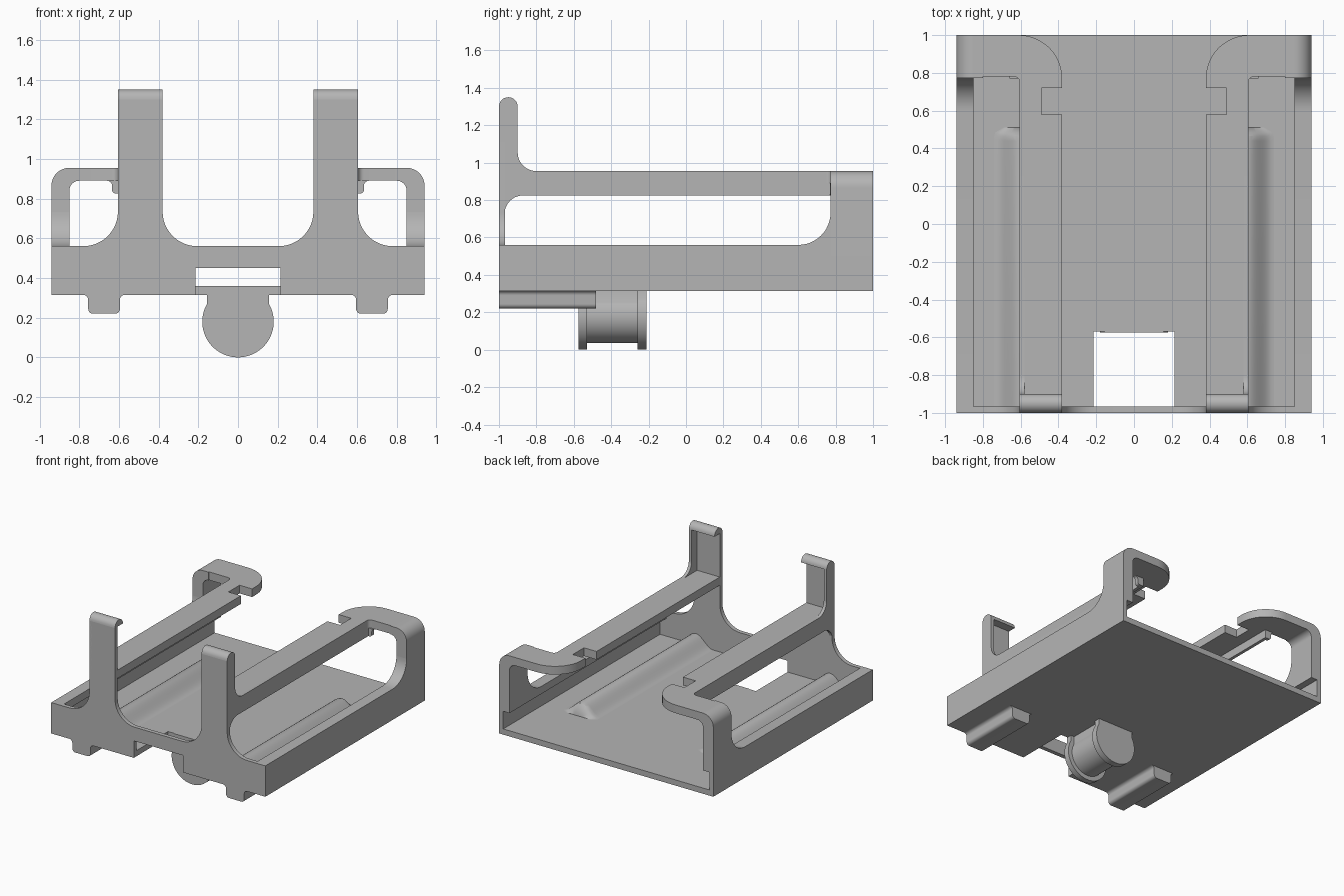
import bpy, bmesh, math

cube = bpy.data.objects.get("Cube")
if cube:
    bpy.data.objects.remove(cube, do_unlink=True)

GREY = (0.46, 0.46, 0.46, 1)
mat = bpy.data.materials.new("plain grey plastic")
mat.use_nodes = True
mat.diffuse_color = GREY
mat.node_tree.nodes["Principled BSDF"].inputs["Base Color"].default_value = GREY


def arc(cx, cy, r, a0, a1, n=12):
    """Points on a circular arc, angles in degrees."""
    angles = [math.radians(a0 + (a1 - a0) * i / n) for i in range(n + 1)]
    return [(cx + r * math.cos(a), cy + r * math.sin(a)) for a in angles]


def place(axis, u, v, w):
    return {"x": (w, u, v), "y": (u, w, v), "z": (u, v, w)}[axis]


def loft(name, rings, side=1):
    """Skin a list of equal-length closed rings and cap both ends."""
    bm = bmesh.new()
    loops = [[bm.verts.new((side * x, y, z)) for x, y, z in ring] for ring in rings]
    for a, b in zip(loops, loops[1:]):
        for i in range(len(a)):
            j = (i + 1) % len(a)
            bm.faces.new((a[i], a[j], b[j], b[i]))
    bm.faces.new(loops[0])
    bm.faces.new(loops[-1])
    bmesh.ops.remove_doubles(bm, verts=bm.verts, dist=0.0001)
    bmesh.ops.recalc_face_normals(bm, faces=bm.faces)
    mesh = bpy.data.meshes.new(name)
    bm.to_mesh(mesh)
    bm.free()
    mesh.materials.append(mat)
    obj = bpy.data.objects.new(name, mesh)
    bpy.context.collection.objects.link(obj)
    bpy.ops.object.select_all(action="DESELECT")
    obj.select_set(True)
    bpy.context.view_layer.objects.active = obj
    bpy.ops.object.shade_smooth_by_angle(angle=math.radians(30))
    return obj


def prism(name, pts, axis, lo, hi, side=1):
    return loft(name, [[place(axis, u, v, w) for u, v in pts] for w in (lo, hi)], side)


def pair(name, pts, axis, lo, hi):
    for side, word in ((1, "left"), (-1, "right")):
        prism(f"{word}_{name}", pts, axis, lo, hi, side)


def mirrored(half):
    return half + [(-u, v) for u, v in reversed(half)]


# Floor plate with the front slot
prism("floor_plate", mirrored([(0.215, -0.57), (0.215, -1), (0.94, -1), (0.94, 1)]),
      "z", 0.315, 0.36)

# Front panel sweeping up into two posts
prism("front_panel", mirrored(
    [(0.215, 0.45), (0.215, 0.315), (0.94, 0.315), (0.94, 0.56)]
    + arc(0.78, 0.735, 0.175, 270, 180)
    + [(0.605, 1.3), (0.38, 1.3)]
    + arc(0.205, 0.735, 0.175, 0, -90)), "y", -1, -0.967)

# Rounded hook on top of each post
pair("post_hook", arc(-0.95, 1.3, 0.05, 0, 180), "x", 0.38, 0.605)

# Outer web stiffening post and rail
pair("rail_web",
     [(-1, 0.73)] + arc(-0.87, 0.725, 0.1, 180, 90)
     + [(0.78, 0.825), (0.78, 0.955)]
     + arc(-0.8, 1.055, 0.1, 270, 180)
     + arc(-0.95, 1.3, 0.05, 0, 180), "x", 0.58, 0.605)

# Rail slab, clip notch and rounded arm in one plate
pair("rail_and_arm",
     [(0.38, -1), (0.605, -1)] + arc(0.635, 0.75, 0.03, 180, 90, 6)
     + [(0.85, 0.78), (0.85, 1)] + arc(0.61, 0.77, 0.23, 90, 180)
     + [(0.38, 0.72), (0.49, 0.72), (0.49, 0.58), (0.38, 0.58)], "z", 0.89, 0.955)

# Small rounded end where the web meets the arm
pair("web_end",
     [(0.58, 0.89), (0.58, 0.825)] + arc(0.615, 0.845, 0.02, 270, 360, 5)
     + arc(0.66, 0.865, 0.025, 180, 90, 5), "y", 0.77, 0.8)

# Back pillars bending into the arms, undercut near the floor
pair("back_pillar",
     [(0.905, 0.315), (0.94, 0.315)] + arc(0.85, 0.865, 0.09, 0, 90)
     + [(0.8, 0.955)] + arc(0.8, 0.84, 0.05, 90, 0, 8)
     + [(0.85, 0.5), (0.905, 0.5)], "y", 0.773, 1)

# Side walls with a fillet up to the pillar
pair("side_wall", [(-1, 0.5), (0.773, 0.5)] + arc(0.6, 0.733, 0.173, 0, -90) + [(-1, 0.56)],
     "x", 0.85, 0.94)
pair("side_wall_base", [(-1, 0.315), (0.773, 0.315), (0.773, 0.5), (-1, 0.5)],
     "x", 0.905, 0.94)

# Keels under the floor
pair("keel",
     arc(0.78, 0.29, 0.025, 90, 180, 5) + arc(0.73, 0.245, 0.025, 0, -90, 5)
     + arc(0.62, 0.245, 0.025, 270, 180, 5) + arc(0.57, 0.29, 0.025, 0, 90, 5),
     "y", -1, -0.48)


# Soft ridges on the floor, tapering at the back
def ridge_ring(y, width, height):
    ring = [(0.59 + width, y, 0.34), (0.59 - width, y, 0.34)]
    for i in range(21):
        t = i / 10 - 1
        ring.append((0.59 + width * t, y, 0.36 + height * (1 + math.cos(math.pi * t)) / 2))
    return ring


for side, word in ((1, "left"), (-1, "right")):
    loft(f"{word}_floor_ridge", [ridge_ring(*r) for r in (
        (-0.967, 0.15, 0.09), (0.44, 0.15, 0.09), (0.465, 0.15, 0.083),
        (0.485, 0.145, 0.06), (0.51, 0.1, 0.003))], side)


# Spool-shaped knob hanging under the floor
def knob_profile(radius, neck):
    a = math.degrees(math.acos(neck / radius))
    return [(-neck, 0.36), (neck, 0.36)] + arc(0, 0.18, radius, a, -180 - a, 48)


prism("knob_front_rim", knob_profile(0.18, 0.155), "y", -0.575, -0.53)
prism("knob_core", knob_profile(0.145, 0.125), "y", -0.53, -0.26)
prism("knob_back_rim", knob_profile(0.18, 0.155), "y", -0.26, -0.21)
